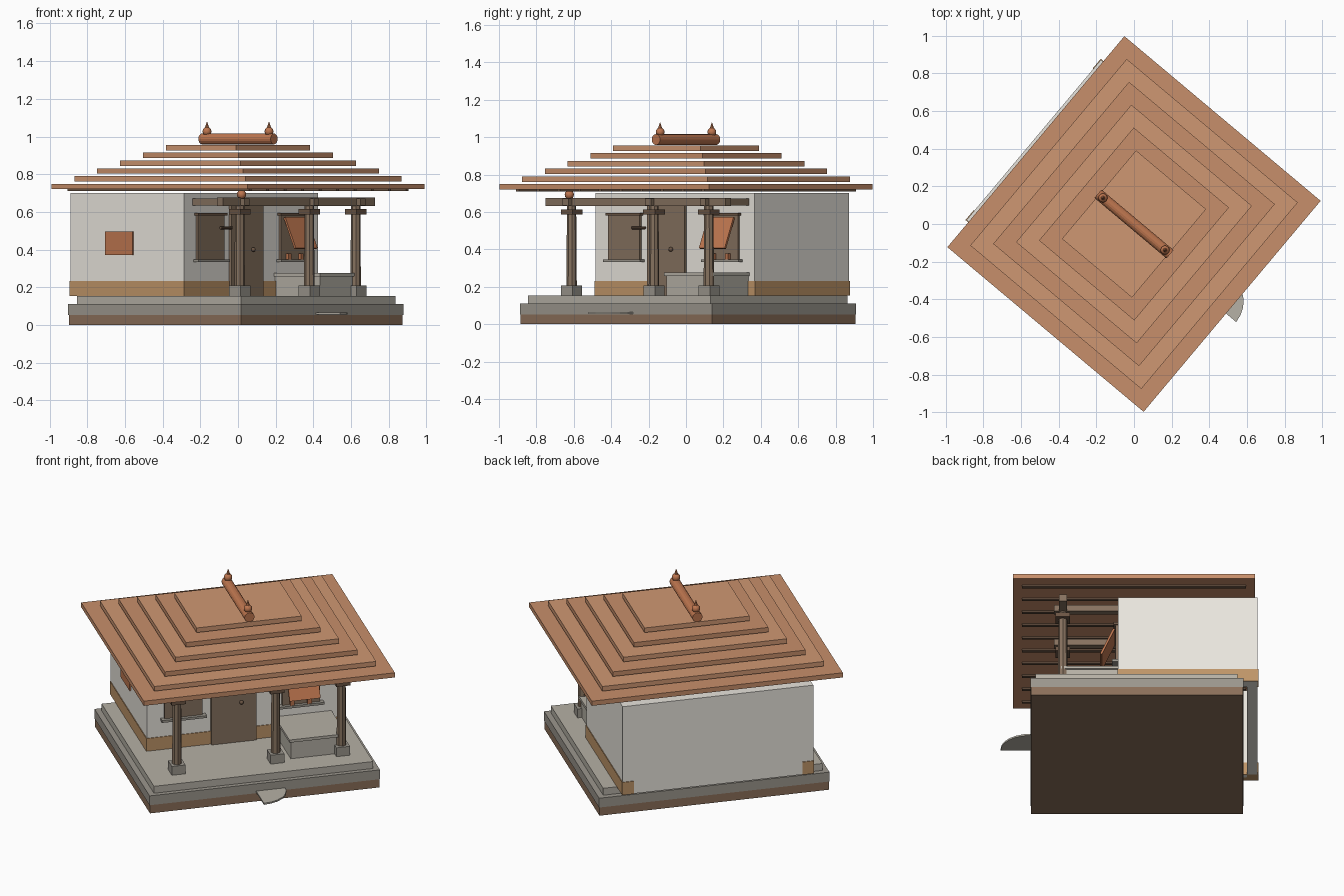
import bpy, bmesh, math
from mathutils import Matrix, Vector

if "Cube" in bpy.data.objects:
    bpy.data.objects.remove(bpy.data.objects["Cube"])


def material(name, hex_code):
    m = bpy.data.materials.new(name)
    rgb = [(int(hex_code[i:i + 2], 16) / 255) ** 2.2 for i in (0, 2, 4)]
    m.diffuse_color = (*rgb, 1)
    m.use_nodes = True
    m.node_tree.nodes["Principled BSDF"].inputs["Base Color"].default_value = m.diffuse_color
    return m


PLASTER = material("plaster", "E8E4DC")
STONE = material("stone", "B4AFA4")
STONE_DARK = material("dark_stone", "9A958C")
EARTH = material("earth", "8A6F5A")
MUD = material("ochre_band", "BE9468")
WOOD = material("wood", "85715F")
WOOD_DARK = material("dark_wood", "6B5646")
TILE_A = material("tile_a", "C68D6A")
TILE_B = material("tile_b", "CE9672")
COPPER = material("terracotta", "BC7550")


def finish(name, bm, mat, smooth=False):
    bmesh.ops.recalc_face_normals(bm, faces=bm.faces)
    me = bpy.data.meshes.new(name)
    bm.to_mesh(me)
    bm.free()
    me.materials.append(mat)
    ob = bpy.data.objects.new(name, me)
    bpy.context.collection.objects.link(ob)
    if smooth:
        me.shade_smooth()
    return ob


def box(name, x, y, z, mat):
    """Box from three (min, max) ranges."""
    bm = bmesh.new()
    bmesh.ops.create_cube(bm, size=1)
    for v in bm.verts:
        v.co = Vector([(r[0] + r[1]) / 2 + c * (r[1] - r[0]) for c, r in zip(v.co, (x, y, z))])
    return finish(name, bm, mat)


def around(c, half):
    return (c - half, c + half)


def cone(name, base, r1, r2, length, mat, sides=12, axis="z"):
    bm = bmesh.new()
    bmesh.ops.create_cone(bm, cap_ends=True, segments=sides, radius1=r1, radius2=r2, depth=length)
    bmesh.ops.translate(bm, verts=bm.verts, vec=(0, 0, length / 2))
    if axis != "z":
        rot = Matrix.Rotation(math.pi / 2, 3, "Y" if axis == "x" else "X")
        if axis == "y":
            rot = Matrix.Rotation(-math.pi / 2, 3, "X")
        bmesh.ops.rotate(bm, verts=bm.verts, matrix=rot)
    bmesh.ops.translate(bm, verts=bm.verts, vec=base)
    return finish(name, bm, mat)


def ball(name, c, r, mat):
    bm = bmesh.new()
    bmesh.ops.create_uvsphere(bm, u_segments=12, v_segments=8, radius=r)
    bmesh.ops.translate(bm, verts=bm.verts, vec=c)
    return finish(name, bm, mat, True)


# The house is laid out square (front = -y) and turned 50 degrees at the end.

# Plinth
box("plinth_base", (-.668, .668), (-.58, .612), (0, .052), EARTH)
box("plinth_middle", (-.671, .671), (-.583, .615), (.052, .11), STONE_DARK)
box("porch_floor", (-.638, .638), (-.555, .582), (.11, .153), STONE)

# Half-round threshold stone
bm = bmesh.new()
ring = [bm.verts.new((-.05 + .17 * math.cos(a), -.58 + .17 * math.sin(a), .055))
        for a in [math.radians(-90 + 15 * i) for i in range(13)]]
face = bm.faces.new(ring)
top = bmesh.ops.extrude_face_region(bm, geom=[face])["geom"]
bmesh.ops.translate(bm, verts=[g for g in top if isinstance(g, bmesh.types.BMVert)], vec=(0, 0, .01))
finish("threshold_stone", bm, STONE)

# Walls and their ochre bands
WU, WF, WB, T = .555, -.09, .695, .06
WZ, BZ, P = (.153, .70), (.153, .232), .004
box("wall_front", (-WU, WU), (WF, WF + T), WZ, PLASTER)
box("wall_back", (-WU, WU), (WB - T, WB), WZ, PLASTER)
for side, s in (("left", -1), ("right", 1)):
    xs = sorted((s * WU, s * (WU - T)))
    box("wall_" + side, xs, (WF + T, WB - T), WZ, PLASTER)
    box("band_" + side, (xs[0] - P, xs[1] + P), (WF - P, WB + P), BZ, MUD)
box("band_front", (-WU + T, WU - T), (WF - P, WF + T + P), BZ, MUD)

# Door with knob
box("door", (-.183, .08), (-.108, WF), (.153, .635), WOOD)
ball("door_knob", (-.01, -.115, .40), .012, WOOD_DARK)

# Windows with lintels and sills
for side, c in (("left", -.345), ("right", .34)):
    box(side + "_window_panel", around(c, .11), (-.105, WF), (.345, .58), WOOD)
    box(side + "_window_lintel", around(c, .12), (-.115, WF), (.58, .594), WOOD_DARK)
    box(side + "_window_sill", around(c, .13), (-.125, WF), (.333, .347), STONE_DARK)
cone("left_window_latch", (-.28, -.115, .515), .008, .008, .09, WOOD_DARK, 8, "x")
for i, x in enumerate((.285, .385)):
    box(f"sill_block_{i}", around(x, .012), (-.122, -.1), (.347, .378), COPPER)

# Flap propped open over the right window
flap = box("right_window_flap", (-.09, .09), (-.006, .006), (-.18, 0), COPPER)
flap.matrix_basis = Matrix.Translation((.34, -.112, .57)) @ Matrix.Rotation(math.radians(-24), 4, "X")

# Side window
box("side_window", (-WU - .008, -WU), (.258, .45), (.37, .497), COPPER)

# Porch posts with cross beams to the wall
PY = -.40
for name, x in (("left", -.463), ("middle", .112), ("right", .495)):
    box(name + "_post_base", around(x, .04), around(PY, .04), (.153, .208), STONE_DARK)
    cone(name + "_post_shaft", (x, PY, .208), .028, .025, .38, WOOD, 8)
    box(name + "_post_cap", around(x, .041), around(PY, .041), (.586, .614), WOOD_DARK)
    cone(name + "_post_neck", (x, PY, .614), .025, .025, .02, WOOD, 8)
    box(name + "_cross_beam", around(x, .02), (PY - .05, WF), (.634, .672), WOOD)
box("front_beam", (-.625, .63), around(PY, .022), (.632, .675), WOOD)
ball("beam_ornament", (-.466, -.415, .692), .025, COPPER)

# Porch bench
box("bench_block", (.20, .51), (-.40, WF), (.153, .258), STONE)
box("bench_slab", (.19, .52), (-.41, WF), (.258, .275), STONE)

# Stepped roof, battens underneath
for i in range(6):
    hx, hy, z = .731 - .085 * i, .68 - .0875 * i, .72 + .0412 * i
    box(f"roof_tier_{i + 1}", (-hx, hx), (-hy, hy), (z, z + .029), (TILE_A, TILE_B)[i % 2])
for i in range(10):
    box(f"roof_batten_{i + 1}", around(-.648 + .144 * i, .01), (-.63, .63), (.71, .72), WOOD_DARK)

# Ridge roll with finials
cone("ridge_roll", (0, -.25, .987), .029, .029, .50, COPPER, 16, "y")
for i, y in enumerate((-.215, .215)):
    ball(f"finial_ball_{i}", (0, y, 1.027), .024, COPPER)
    cone(f"finial_tip_{i}", (0, y, 1.045), .012, .001, .033, COPPER, 8)

# Turn the whole house
turn = Matrix.Rotation(math.radians(50), 4, "Z")
for ob in bpy.context.collection.objects:
    ob.matrix_basis = turn @ ob.matrix_basis
